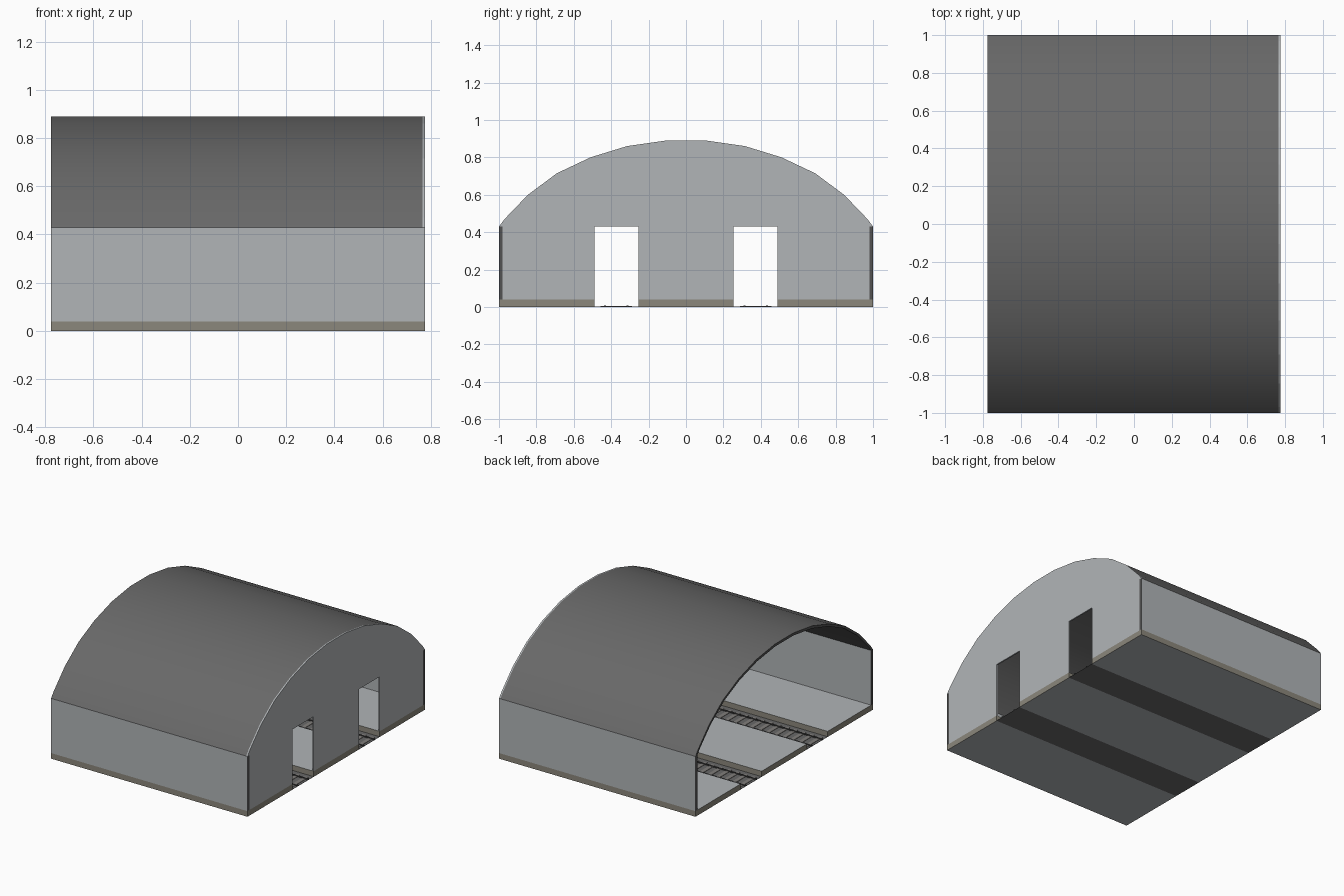
import bpy, bmesh, math

if "Cube" in bpy.data.objects:
    bpy.data.objects.remove(bpy.data.objects["Cube"])


def material(name, r, g, b):
    m = bpy.data.materials.new(name)
    m.diffuse_color = (r, g, b, 1)
    m.use_nodes = True
    m.node_tree.nodes["Principled BSDF"].inputs["Base Color"].default_value = m.diffuse_color
    return m


WALL = material("pale grey panel", 0.44, 0.46, 0.475)
ROOF = material("dark grey roof", 0.14, 0.14, 0.14)
BASE = material("beige stone edge", 0.26, 0.245, 0.20)
TRIM = material("charcoal trim", 0.085, 0.085, 0.085)
STEEL = material("rail steel", 0.05, 0.05, 0.05)
SLEEPER = material("sleeper grey", 0.22, 0.21, 0.20)

X = 0.775                       # half length of the hall
DECK = 0.04                     # platform height
EAVE = 0.43                     # top of the side walls
IN, OUT = 0.255, 0.49           # track bay edges, also door edges


def extrude_x(name, profile, x0, x1, mats, rule=None, smooth=False):
    """Closed (y, z) outline swept along x; rule(normal) picks the material."""
    bm = bmesh.new()
    face = bm.faces.new([bm.verts.new((x0, y, z)) for y, z in profile])
    ext = bmesh.ops.extrude_face_region(bm, geom=[face])
    moved = [v for v in ext["geom"] if isinstance(v, bmesh.types.BMVert)]
    bmesh.ops.translate(bm, verts=moved, vec=(x1 - x0, 0, 0))
    bmesh.ops.recalc_face_normals(bm, faces=bm.faces)
    if rule:
        for f in bm.faces:
            f.material_index = rule(f.normal)
    mesh = bpy.data.meshes.new(name)
    bm.to_mesh(mesh)
    bm.free()
    for m in mats:
        mesh.materials.append(m)
    ob = bpy.data.objects.new(name, mesh)
    bpy.context.collection.objects.link(ob)
    if smooth:
        bpy.context.view_layer.objects.active = ob
        ob.select_set(True)
        bpy.ops.object.shade_smooth_by_angle(angle=math.radians(30))
        ob.select_set(False)
    return ob


def rect(y0, y1, z0, z1):
    return [(y0, z0), (y1, z0), (y1, z1), (y0, z1)]


def ends(n):
    return 1 if abs(n.x) > 0.5 else 0


# Arched roof shell
half = [(1.0, EAVE), (0.97, 0.47), (0.845, 0.60), (0.69, 0.715),
        (0.51, 0.80), (0.315, 0.86), (0.105, 0.89)]
arch = half + [(-y, z) for y, z in reversed(half)]
inner = [(y * 0.98, EAVE + (z - EAVE) * 0.96) for y, z in arch]
extrude_x("arched_roof", arch + inner[::-1], -X, X - 0.01, [ROOF, TRIM], ends, True)

# End wall with two doorways
doors = []
for a, b in ((-OUT, -IN), (IN, OUT)):
    doors += [(a, DECK), (a, EAVE), (b, EAVE), (b, DECK)]
outline = ([(-0.98, DECK)] + doors + [(0.98, DECK), (0.98, EAVE)]
           + arch + [(-0.98, EAVE)])
extrude_x("end_wall", outline, X - 0.01, X, [WALL])

# Side walls with charcoal ends
for side, s in (("front", -1), ("back", 1)):
    extrude_x(side + "_wall", rect(s * 0.98, s, DECK, EAVE), -X, X,
              [WALL, TRIM], ends)

# Platforms: pale top and underside, beige edges
for name, a, b in (("front_platform", -1, -OUT), ("middle_platform", -IN, IN),
                   ("back_platform", OUT, 1)):
    extrude_x(name, rect(a, b, 0, DECK), -X, X, [WALL, BASE],
              lambda n: 0 if abs(n.z) > 0.5 else 1)

# Track beds with sleepers and rails
for side, s in (("front", -1), ("back", 1)):
    mid = s * (IN + OUT) / 2
    extrude_x(side + "_track_bed", rect(mid - 0.1175, mid + 0.1175, 0, 0.002),
              -X, X, [ROOF])
    for i in range(24):
        x = -X + 0.032 + i * (2 * X - 0.064) / 23
        extrude_x(side + "_sleeper", rect(mid - 0.085, mid + 0.085, 0.001, 0.005),
                  x - 0.014, x + 0.014, [SLEEPER])
    for r in (-0.06, 0.06):
        extrude_x(side + "_rail", rect(mid + r - 0.005, mid + r + 0.005, 0.002, 0.009),
                  -X, X, [STEEL])
